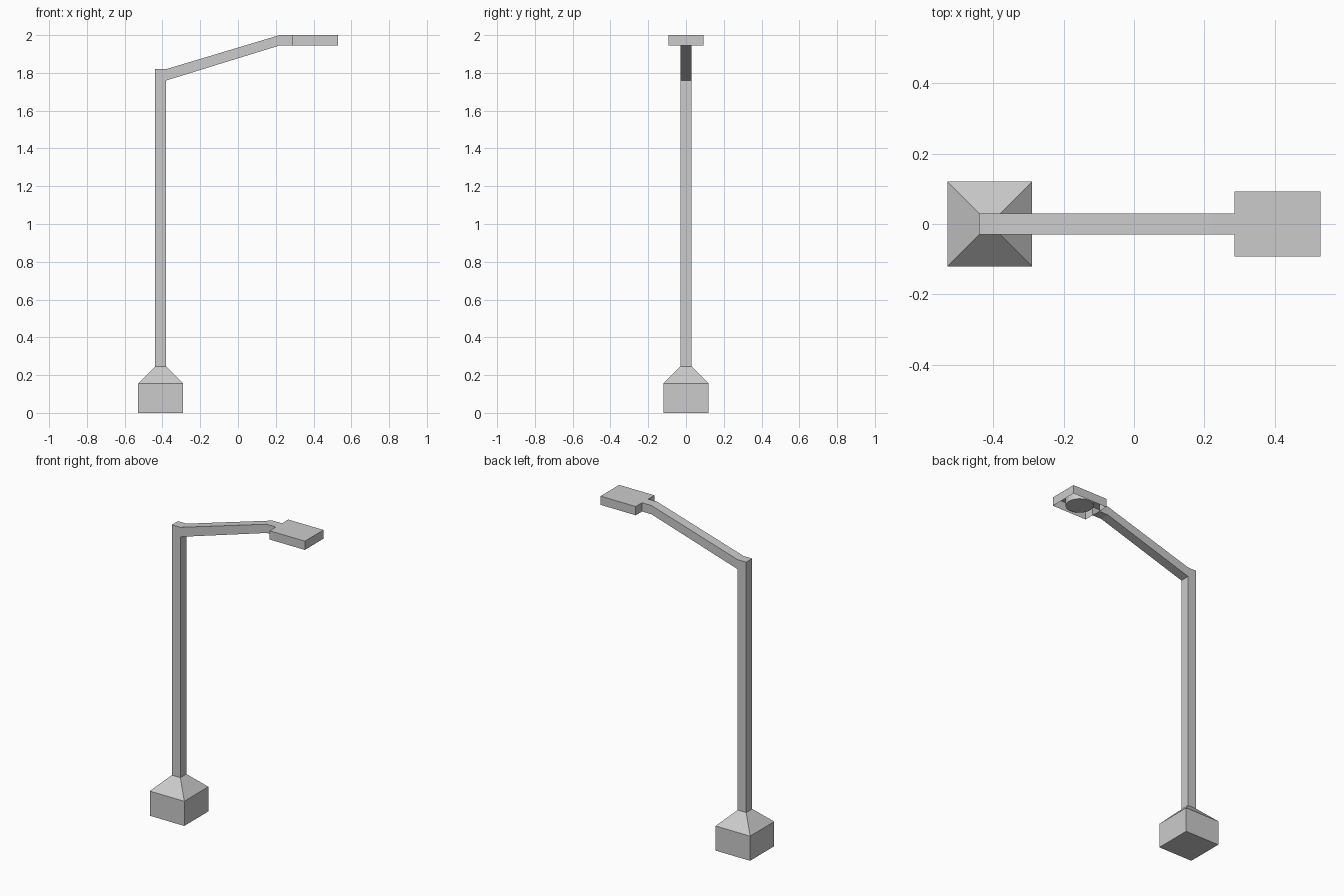
import bpy
import bmesh
from math import cos, sin, tau

if "Cube" in bpy.data.objects:
    bpy.data.objects.remove(bpy.data.objects["Cube"])

POLE_X = -0.41
POLE_HALF = 0.03
ARM_END = 0.285
HEAD_END = 0.53
HEAD_BOTTOM, TOP = 1.945, 2.0


def loft(name, rings, closed=True, cap_start=False, cap_end=False):
    """Skin a list of matching point rings, with optional end caps."""
    bm = bmesh.new()
    loops = [[bm.verts.new(p) for p in ring] for ring in rings]
    n = len(rings[0])
    for a, b in zip(loops, loops[1:]):
        for i in range(n if closed else n - 1):
            j = (i + 1) % n
            bm.faces.new((a[i], a[j], b[j], b[i]))
    if cap_start:
        bm.faces.new(loops[0][::-1])
    if cap_end:
        bm.faces.new(loops[-1])
    bmesh.ops.recalc_face_normals(bm, faces=bm.faces[:])
    mesh = bpy.data.meshes.new(name)
    bm.to_mesh(mesh)
    bm.free()
    obj = bpy.data.objects.new(name, mesh)
    bpy.context.collection.objects.link(obj)
    return obj


def square(half, z):
    return [(POLE_X + sx * half, sy * half, z)
            for sx, sy in ((-1, -1), (1, -1), (1, 1), (-1, 1))]


# Base block with tapered shoulder
loft("base", [square(0.12, 0), square(0.12, 0.155), square(POLE_HALF, 0.245)],
     cap_start=True)

# Pole and bent arm: one side profile given thickness, open where it meets the head
left, right = POLE_X - POLE_HALF, POLE_X + POLE_HALF
profile = [(ARM_END, TOP), (0.22, TOP), (right, 1.82), (left, 1.82), (left, 0.245),
           (right, 0.245), (right, 1.76), (0.22, HEAD_BOTTOM), (ARM_END, HEAD_BOTTOM)]
loft("pole_and_arm", [[(x, y, z) for x, z in profile] for y in (-POLE_HALF, POLE_HALF)],
     closed=False, cap_start=True, cap_end=True)

# Lamp head: thin shell, open below and where the arm enters
w = 0.0925
plan = [(ARM_END, -POLE_HALF), (ARM_END, -w), (HEAD_END, -w),
        (HEAD_END, w), (ARM_END, w), (ARM_END, POLE_HALF)]
loft("lamp_head", [[(x, y, z) for x, y in plan] for z in (HEAD_BOTTOM, TOP)],
     closed=False, cap_end=True)

# Round lamp hanging inside the head
cx, r = (ARM_END + HEAD_END) / 2, 0.08
loft("lamp", [[(cx + r * cos(i * tau / 32), r * sin(i * tau / 32), z) for i in range(32)]
              for z in (1.95, TOP - 0.001)], cap_start=True)
